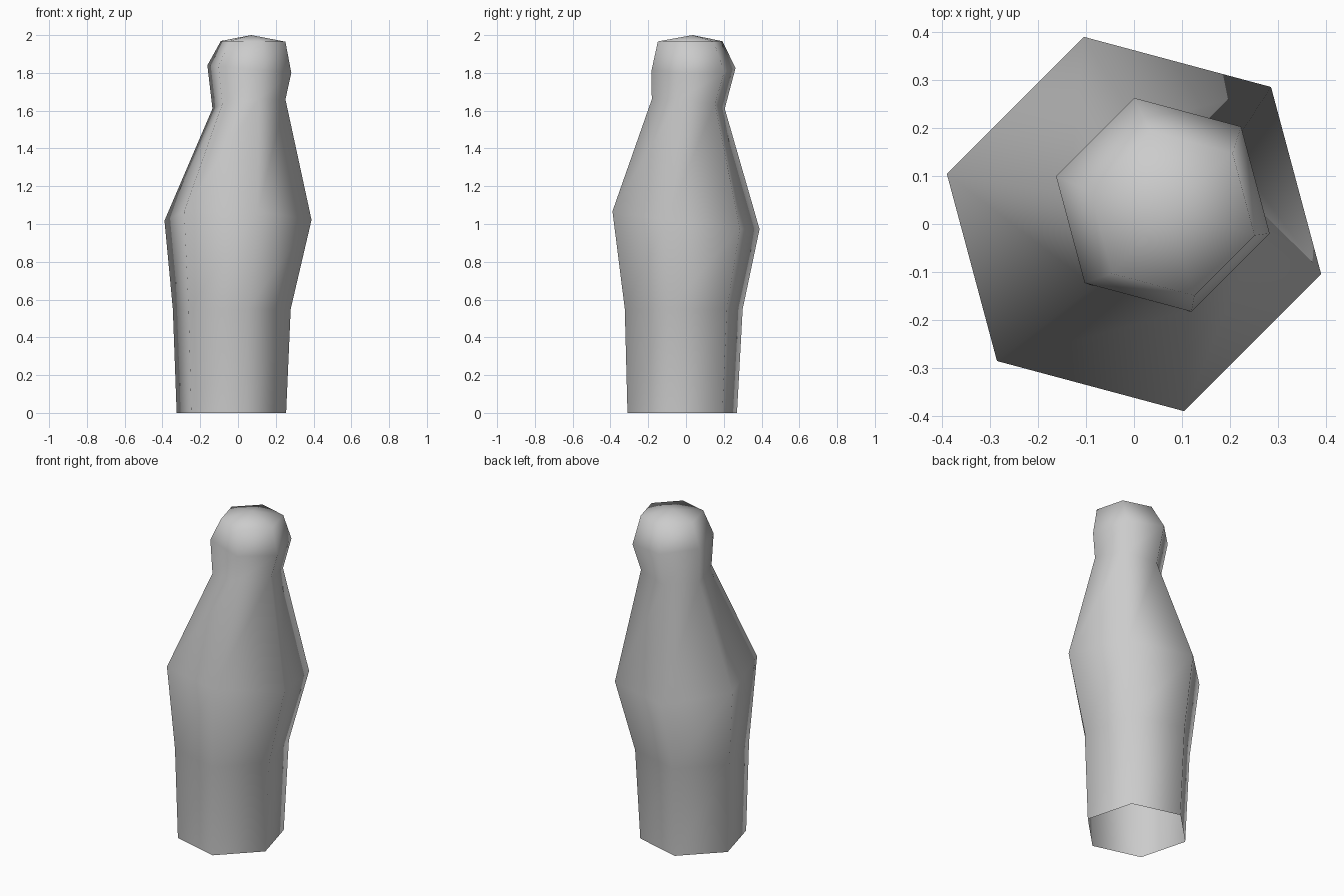
import bpy, bmesh
from math import cos, sin, radians

cube = bpy.data.objects.get("Cube")
if cube:
    bpy.data.objects.remove(cube, do_unlink=True)

# Plain grey clay colour
grey = bpy.data.materials.new("plain_grey")
grey.use_nodes = True
colour = (0.6, 0.6, 0.6, 1)
grey.diffuse_color = colour
grey.node_tree.nodes["Principled BSDF"].inputs["Base Color"].default_value = colour

SIDES = 6
# Rings from foot to crown: centre x, y, z, radius, slope along x, slope along y
rings = [
    (-0.035, -0.02, 0.0, 0.30, 0, 0),          # open foot
    (-0.033, -0.012, 0.55, 0.323, 0, 0),       # lower body
    (0.0, 0.0, 1.02, 0.403, -0.03, -0.13),     # widest body
    (0.058, 0.012, 1.635, 0.20, 0.10, -0.10),  # neck
    (0.06, 0.04, 1.82, 0.23, -0.09, 0),        # head
    (0.08, 0.022, 1.967, 0.177, -0.01, 0),     # crown
]

bm = bmesh.new()


def add_ring(cx, cy, z, radius, slope_x, slope_y):
    verts = []
    for i in range(SIDES):
        a = radians(45 + i * 360 / SIDES)
        dx, dy = radius * cos(a), radius * sin(a)
        verts.append(bm.verts.new((cx + dx, cy + dy, z + slope_x * dx + slope_y * dy)))
    return verts


# Walls between neighbouring rings
loops = [add_ring(*r) for r in rings]
for low, high in zip(loops, loops[1:]):
    for i in range(SIDES):
        j = (i + 1) % SIDES
        bm.faces.new((low[i], low[j], high[j], high[i]))

# Shallow pointed top
tip = bm.verts.new((0.07, 0.035, 2.0))
for i in range(SIDES):
    bm.faces.new((loops[-1][i], loops[-1][(i + 1) % SIDES], tip))

for f in bm.faces:
    f.smooth = True

mesh = bpy.data.meshes.new("bottle_body")
bm.to_mesh(mesh)
bm.free()
mesh.materials.append(grey)
body = bpy.data.objects.new("bottle_body", mesh)
bpy.context.collection.objects.link(body)
